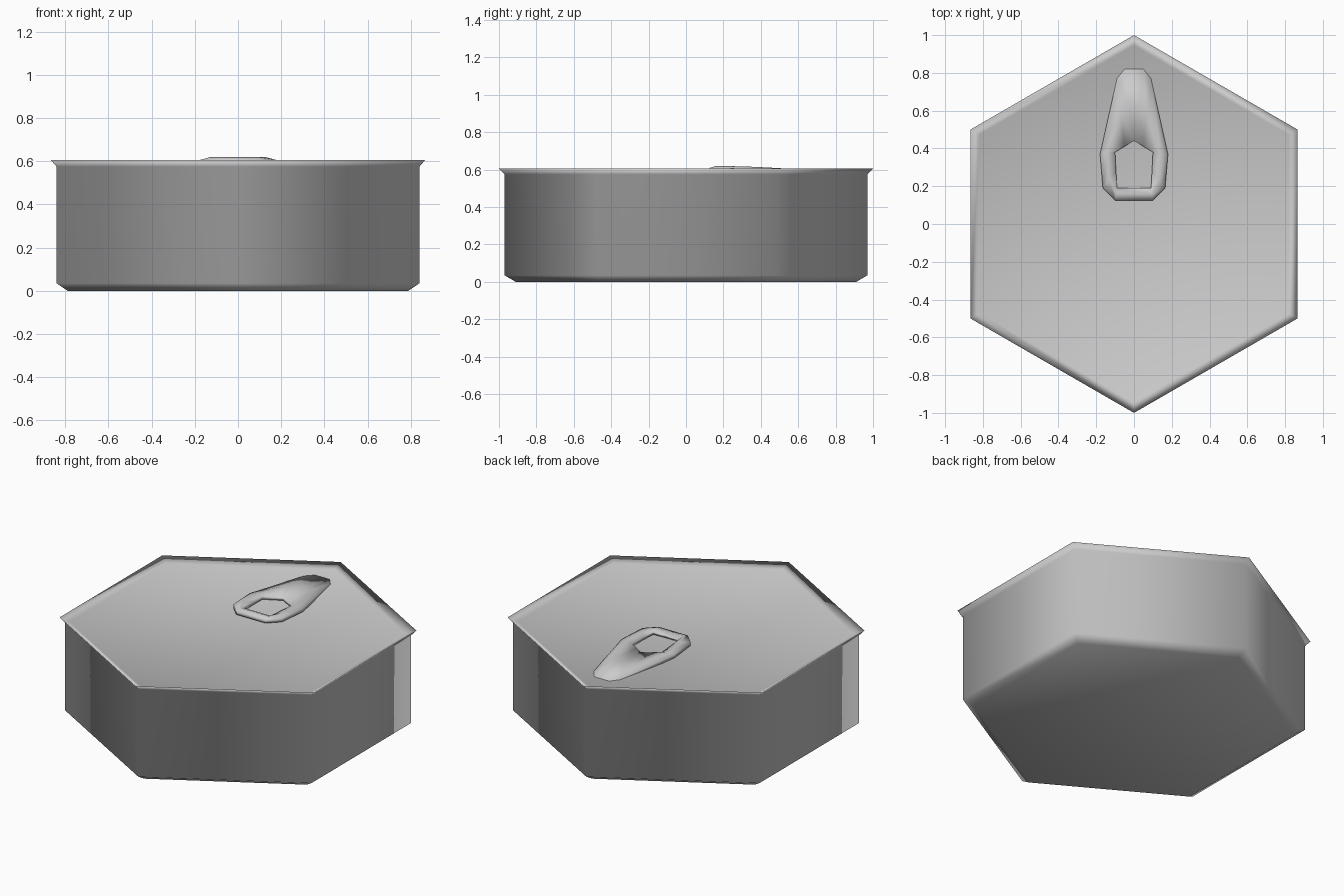
import bpy, bmesh
from math import cos, sin, pi

cube = bpy.data.objects.get("Cube")
if cube:
    bpy.data.objects.remove(cube, do_unlink=True)

# Single metal colour
metal = bpy.data.materials.new("tin_grey")
metal.use_nodes = True
grey = (0.6, 0.6, 0.6, 1)
metal.diffuse_color = grey
metal.node_tree.nodes["Principled BSDF"].inputs["Base Color"].default_value = grey


def loft(name, loops, close=False):
    """Skin a list of equal closed loops; cap the ends or join them."""
    bm = bmesh.new()
    rings = [[bm.verts.new(p) for p in loop] for loop in loops]
    pairs = list(zip(rings, rings[1:]))
    if close:
        pairs.append((rings[-1], rings[0]))
    else:
        bm.faces.new(rings[0])
        bm.faces.new(rings[-1])
    n = len(rings[0])
    for a, b in pairs:
        for i in range(n):
            j = (i + 1) % n
            bm.faces.new((a[i], a[j], b[j], b[i]))
    bmesh.ops.remove_doubles(bm, verts=bm.verts, dist=0.0005)
    bmesh.ops.recalc_face_normals(bm, faces=bm.faces)
    for f in bm.faces:
        f.smooth = True
    mesh = bpy.data.meshes.new(name)
    bm.to_mesh(mesh)
    bm.free()
    mesh.materials.append(metal)
    obj = bpy.data.objects.new(name, mesh)
    bpy.context.collection.objects.link(obj)
    return obj


# Six-sided can: chamfered base, straight wall, flared rim, sunken lid
profile = [(0.91, 0), (0.97, 0.035), (0.97, 0.575), (1, 0.605), (0.945, 0.58)]
loft("can_body", [[(r * sin(i * pi / 3), r * cos(i * pi / 3), z)
                   for i in range(6)] for r, z in profile])

# Pull tab: half outlines mirrored across x
outer = [(0.05, 0.82), (0.09, 0.77), (0.18, 0.37), (0.165, 0.19), (0.10, 0.125)]
hole = [(0, 0.44), (0.05, 0.41), (0.10, 0.38), (0.095, 0.28), (0.09, 0.19)]


def mirrored(half):
    return half + [(-x, y) for x, y in reversed(half)]


def tab_loop(t, drop):
    """Loop between outline and hole, sinking towards the far tip."""
    loop = []
    for (ax, ay), (bx, by) in zip(mirrored(outer), mirrored(hole)):
        x, y = ax + (bx - ax) * t, ay + (by - ay) * t
        loop.append((x, y, 0.619 - max(0, y - 0.3) * 0.055 - drop))
    return loop


loft("pull_tab", [tab_loop(0, 0.03), tab_loop(0, 0.01), tab_loop(0.5, 0),
                  tab_loop(1, 0.012), tab_loop(1, 0.03)], close=True)
